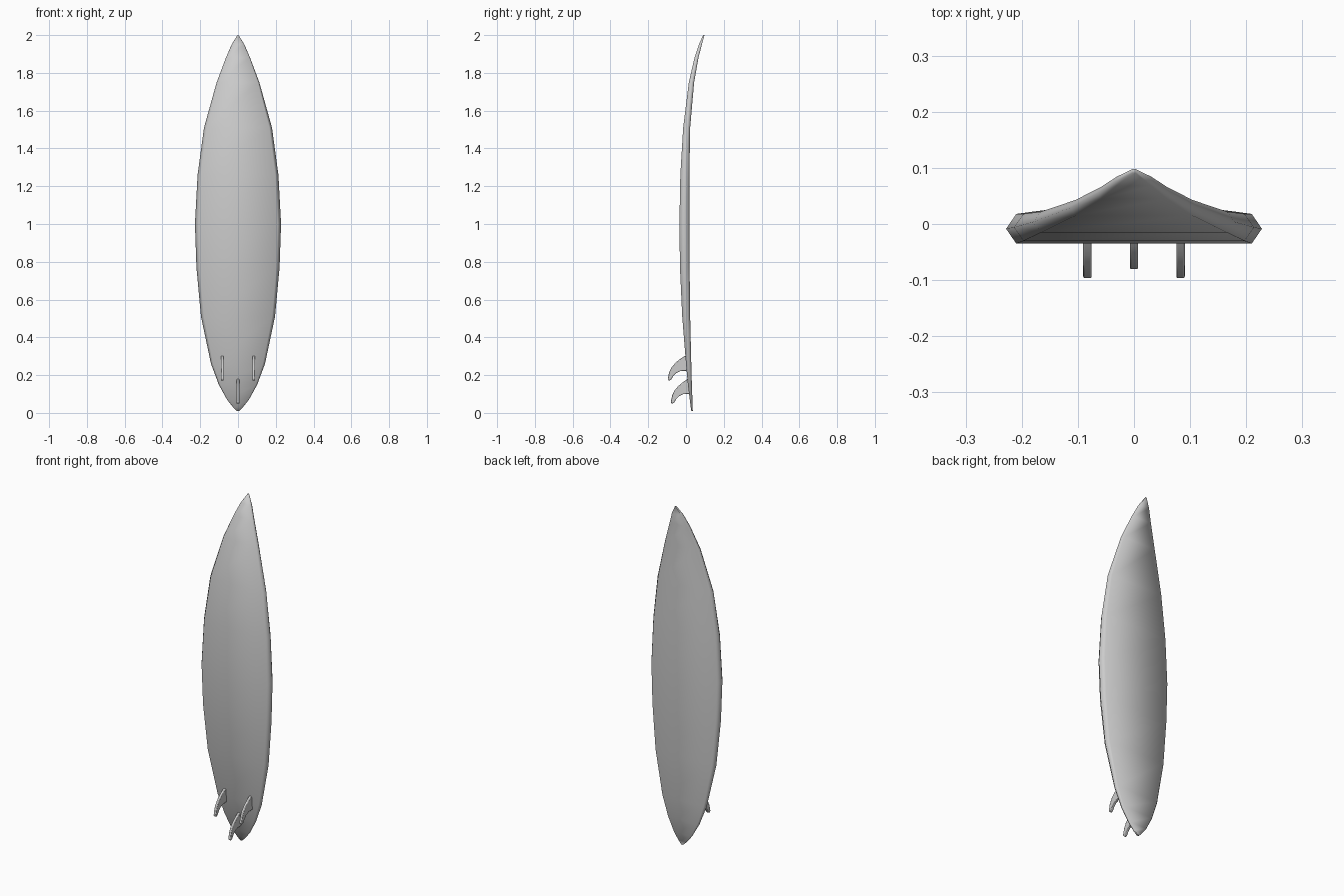
import bpy, bmesh, math

if "Cube" in bpy.data.objects:
    bpy.data.objects.remove(bpy.data.objects["Cube"])


def finish(name, bm, angle):
    bmesh.ops.recalc_face_normals(bm, faces=bm.faces)
    me = bpy.data.meshes.new(name)
    bm.to_mesh(me)
    bm.free()
    ob = bpy.data.objects.new(name, me)
    bpy.context.collection.objects.link(ob)
    bpy.ops.object.select_all(action='DESELECT')
    ob.select_set(True)
    bpy.context.view_layer.objects.active = ob
    bpy.ops.object.shade_smooth_by_angle(angle=math.radians(angle))
    return ob


# Board stations: height, half width, bottom (front) y, deck (back) y
stations = [
    (0.01, 0.006, 0.028, 0.036), (0.03, 0.026, 0.025, 0.035),
    (0.07, 0.058, 0.020, 0.034), (0.15, 0.102, 0.010, 0.031),
    (0.26, 0.143, 0.000, 0.028), (0.51, 0.196, -0.020, 0.022),
    (0.77, 0.220, -0.032, 0.019), (1.00, 0.228, -0.035, 0.018),
    (1.26, 0.214, -0.030, 0.018), (1.51, 0.180, -0.015, 0.022),
    (1.75, 0.113, 0.015, 0.043), (1.88, 0.064, 0.045, 0.066),
    (1.95, 0.034, 0.068, 0.084), (2.00, 0.003, 0.091, 0.098)]

# Board: six-sided sections lofted from tail to nose
bm = bmesh.new()
rings = []
for z, w, f, b in stations:
    m, i = (f + b) / 2, w * 0.92
    section = [(-i, f), (i, f), (w, m), (i, b), (-i, b), (-w, m)]
    rings.append([bm.verts.new((x, y, z)) for x, y in section])
for r0, r1 in zip(rings, rings[1:]):
    for k in range(6):
        n = (k + 1) % 6
        bm.faces.new((r0[k], r0[n], r1[n], r1[k]))
bm.faces.new(rings[0])
bm.faces.new(rings[-1])
finish("board", bm, 75)

# Fin outline (y, z) in side view
outline = [(0.012, 0.305), (-0.010, 0.300), (-0.032, 0.285), (-0.056, 0.265),
           (-0.076, 0.242), (-0.089, 0.215), (-0.097, 0.180), (-0.091, 0.171),
           (-0.080, 0.174), (-0.068, 0.194), (-0.052, 0.210),
           (-0.030, 0.221), (0.012, 0.224)]


def fin(name, x, dy, dz):
    bm = bmesh.new()
    t = 0.0075
    face = bm.faces.new([bm.verts.new((x - t, y + dy, z + dz)) for y, z in outline])
    new = bmesh.ops.extrude_face_region(bm, geom=[face])["geom"]
    bmesh.ops.translate(bm, vec=(2 * t, 0, 0),
                        verts=[v for v in new if isinstance(v, bmesh.types.BMVert)])
    ob = finish(name, bm, 40)
    bev = ob.modifiers.new("rounded_edge", 'BEVEL')
    bev.width, bev.segments = 0.003, 2


# Two side fins and the tail fin
for side, x in (("left", -0.083), ("right", 0.083)):
    fin(side + "_fin", x, 0, 0)
fin("centre_fin", 0, 0.016, -0.122)
